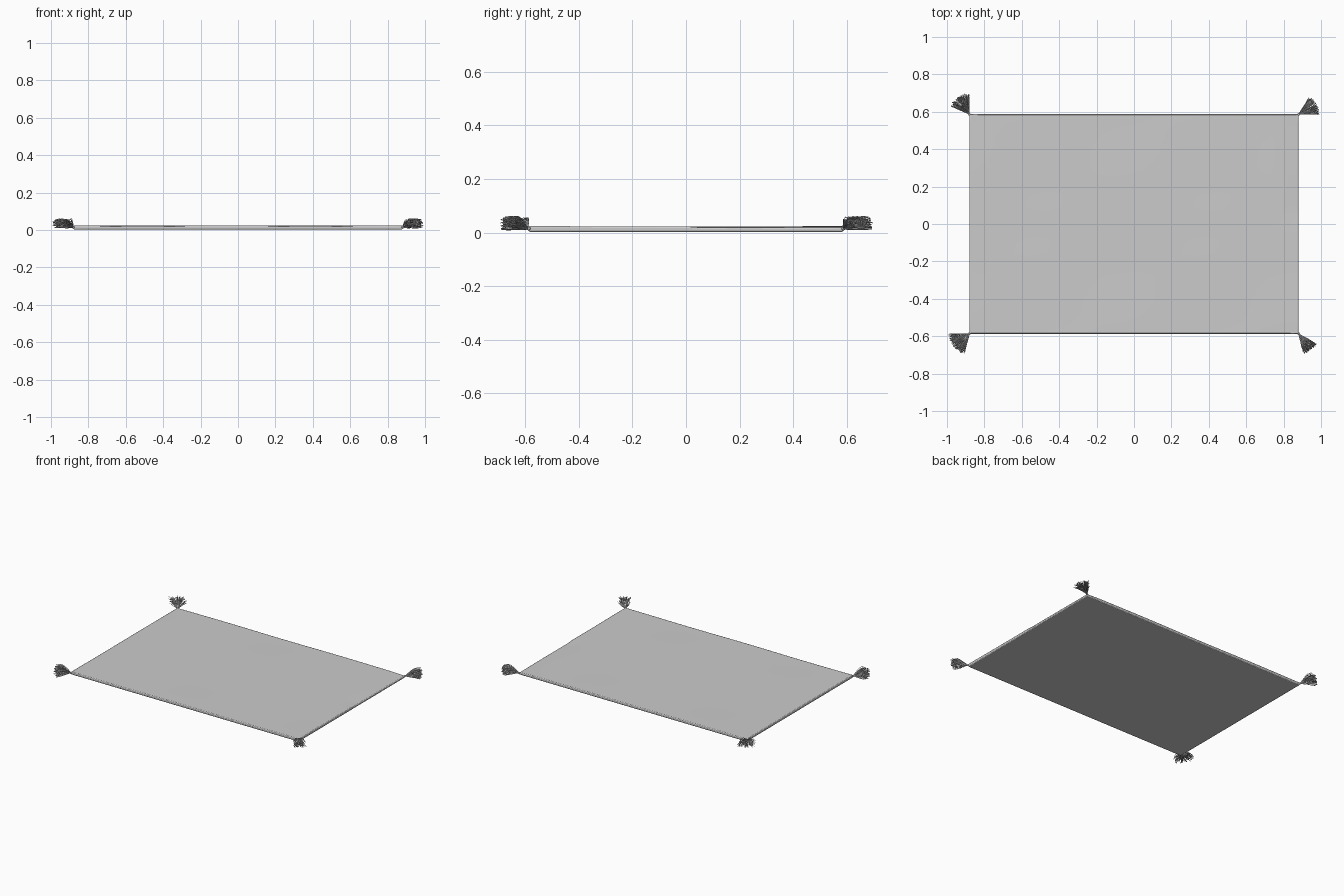
import bpy, bmesh, math, random
from mathutils import Vector

random.seed(4)
if "Cube" in bpy.data.objects:
    bpy.data.objects.remove(bpy.data.objects["Cube"])

HALF_X, HALF_Y = 0.88, 0.587


def material(name, value):
    mat = bpy.data.materials.new(name)
    mat.use_nodes = True
    colour = (value, value, value, 1)
    mat.diffuse_color = colour
    mat.node_tree.nodes["Principled BSDF"].inputs["Base Color"].default_value = colour
    return mat


grey = material("woven grey", 0.6)


# Rug: a thin slab with softened edges and a gently uneven top
def add_rug():
    bm = bmesh.new()
    bmesh.ops.create_grid(bm, x_segments=36, y_segments=24, size=1)
    for v in bm.verts:
        v.co.x *= HALF_X
        v.co.y *= HALF_Y
        v.co.z = 0.022
    top = bm.faces[:]
    moved = bmesh.ops.extrude_face_region(bm, geom=top)
    for v in [g for g in moved["geom"] if isinstance(g, bmesh.types.BMVert)]:
        x, y = v.co.x, v.co.y
        ripple = 0.0012 * math.sin(7 * x + 2) * math.sin(9 * y)
        sag = 0.004 * max(0, x - 0.78) / 0.1 if y > 0 else 0
        v.co.z = 0.023 + ripple * (abs(y) / HALF_Y) - sag
    for f in top:
        if f.is_valid:
            for v in f.verts:
                v.co.z = 0.003
    bmesh.ops.recalc_face_normals(bm, faces=bm.faces)
    mesh = bpy.data.meshes.new("rug")
    bm.to_mesh(mesh)
    bm.free()
    rug = bpy.data.objects.new("rug", mesh)
    bpy.context.collection.objects.link(rug)
    mesh.materials.append(grey)
    bevel = rug.modifiers.new("soft edge", "BEVEL")
    bevel.width = 0.005
    bevel.segments = 2
    bevel.limit_method = "ANGLE"
    bpy.context.view_layer.objects.active = rug
    rug.select_set(True)
    bpy.ops.object.shade_smooth_by_angle(angle=math.radians(50))
    rug.select_set(False)


# Tassel: thin threads fanning from a corner, arching up and drooping outward
def add_tassel(name, corner, start, end, count=130):
    curve = bpy.data.curves.new(name, "CURVE")
    curve.dimensions = "3D"
    curve.bevel_depth = 0.0013
    curve.bevel_resolution = 0
    curve.resolution_u = 3
    curve.use_fill_caps = True
    root = Vector((corner[0] * HALF_X, corner[1] * HALF_Y, 0.015))
    for i in range(count):
        angle = math.radians(random.uniform(start, end))
        out = Vector((math.cos(angle), math.sin(angle), 0))
        side = Vector((-out.y, out.x, 0))
        length = random.uniform(0.092, 0.112)
        lift = random.uniform(-0.005, 0.045)
        droop = random.uniform(0, 0.014) if lift > 0.015 else 0
        spline = curve.splines.new("BEZIER")
        spline.bezier_points.add(3)
        for p, (along, up) in zip(spline.bezier_points,
                                  ((0, 0), (0.3, 0.55), (0.68, 1), (1, 1))):
            p.co = root + out * length * along + side * random.uniform(-0.004, 0.004) * along
            p.co.z += lift * up - (droop if along == 1 else 0)
            p.handle_left_type = p.handle_right_type = "AUTO"
    curve.materials.append(grey)
    bpy.context.collection.objects.link(bpy.data.objects.new(name, curve))

    # Knot tying the threads to the rug corner
    bpy.ops.mesh.primitive_uv_sphere_add(segments=10, ring_count=6, radius=0.007, location=root)
    knot = bpy.context.object
    knot.name = name + "_knot"
    knot.data.materials.append(grey)
    bpy.ops.object.shade_smooth()


add_rug()
add_tassel("tassel_back_left", (1, 1), 0, 57)
add_tassel("tassel_back_right", (-1, 1), 90, 156)
add_tassel("tassel_front_right", (-1, -1), 180, 256)
add_tassel("tassel_front_left", (1, -1), -76, -30)
